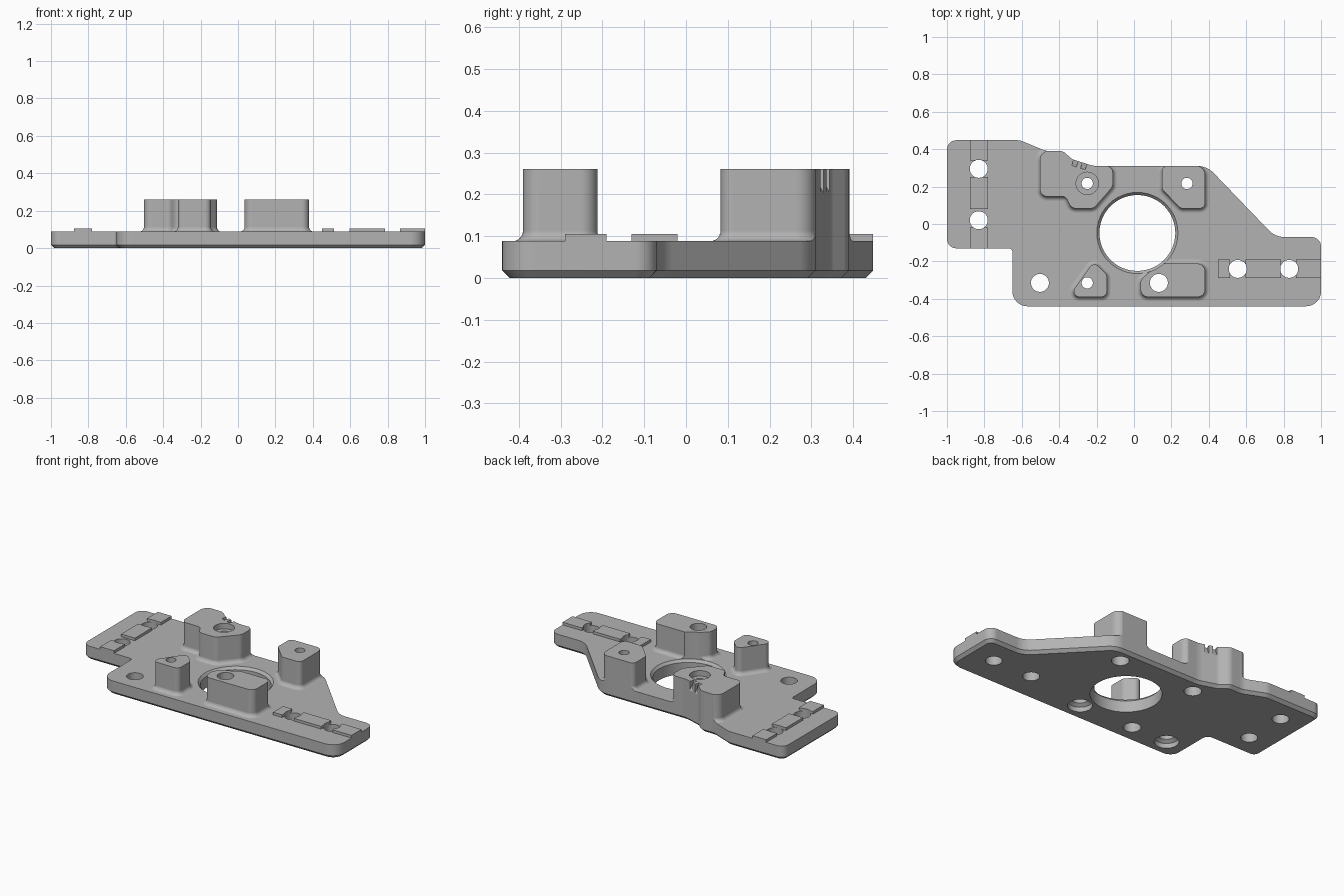
import bpy, bmesh, math
from mathutils import Vector, Matrix

TOP, BOSS_TOP, PAD_TOP, FILLET = 0.088, 0.26, 0.105, 0.025

cube = bpy.data.objects.get("Cube")
if cube:
    bpy.data.objects.remove(cube, do_unlink=True)

grey = bpy.data.materials.new("plain grey")
grey.use_nodes = True
grey.diffuse_color = (0.45, 0.45, 0.45, 1)
grey.node_tree.nodes["Principled BSDF"].inputs["Base Color"].default_value = grey.diffuse_color


def rounded(corners, steps=8):
    """Counter-clockwise outline with each (x, y, radius) corner rounded."""
    out = []
    for i, (x, y, r) in enumerate(corners):
        p = Vector((x, y))
        a = (Vector(corners[i - 1][:2]) - p).normalized()
        b = (Vector(corners[(i + 1) % len(corners)][:2]) - p).normalized()
        half = a.angle(b) / 2
        centre = p + (a + b).normalized() * r / math.sin(half)
        start = p + a * r / math.tan(half) - centre
        end = p + b * r / math.tan(half) - centre
        turn = -start.angle_signed(end)
        for k in range(steps + 1):
            out.append(centre + Matrix.Rotation(turn * k / steps, 2) @ start)
    return out


def offset(outline, d):
    """Push a counter-clockwise outline outward by d."""
    out = []
    for i, p in enumerate(outline):
        e = (p - outline[i - 1]).normalized()
        f = (outline[(i + 1) % len(outline)] - p).normalized()
        n = Vector((e.y + f.y, -e.x - f.x)).normalized()
        out.append(p + n * d / max(0.3, n.dot(Vector((e.y, -e.x)))))
    return out


def circle(x, y, r, n=48):
    return [Vector((x + r * math.cos(math.tau * k / n), y + r * math.sin(math.tau * k / n)))
            for k in range(n)]


def make_object(name, bm):
    bmesh.ops.recalc_face_normals(bm, faces=bm.faces)
    mesh = bpy.data.meshes.new(name)
    bm.to_mesh(mesh)
    bm.free()
    mesh.materials.append(grey)
    ob = bpy.data.objects.new(name, mesh)
    bpy.context.collection.objects.link(ob)
    return ob


def loft(name, rings):
    """Closed solid through a stack of (outline, z) rings."""
    bm = bmesh.new()
    loops = [[bm.verts.new((p.x, p.y, z)) for p in o] for o, z in rings]
    for lo, hi in zip(loops, loops[1:]):
        for i in range(len(lo)):
            bm.faces.new((lo[i - 1], lo[i], hi[i], hi[i - 1]))
    bm.faces.new(loops[0][::-1])
    bm.faces.new(loops[-1])
    return make_object(name, bm)


def box(name, size, matrix):
    bm = bmesh.new()
    bmesh.ops.create_cube(bm, size=1, matrix=matrix @ Matrix.Diagonal((*size, 1)))
    return make_object(name, bm)


def block(name, x0, x1, y0, y1, z0, z1):
    return box(name, (x1 - x0, y1 - y0, z1 - z0),
               Matrix.Translation(((x0 + x1) / 2, (y0 + y1) / 2, (z0 + z1) / 2)))


def combine(body, other, operation):
    bpy.context.view_layer.objects.active = body
    mod = body.modifiers.new(operation, 'BOOLEAN')
    mod.operation, mod.solver, mod.object = operation, 'EXACT', other
    bpy.ops.object.modifier_apply(modifier=mod.name)
    bpy.data.objects.remove(other, do_unlink=True)


# Oversized slab, trimmed to the plate outline further down
body = block("mounting_plate", -1.2, 1.2, -0.7, 0.7, -0.1, TOP)

# Raised bosses with a fillet at the base
bosses = {
    "back_right_boss": [(-.503, .147, .04), (-.365, .147, .03), (-.335, .083, .04),
                        (-.215, .083, .04), (-.113, .2, .04), (-.113, .312, .04),
                        (-.215, .312, .15), (-.33, .348, .05), (-.38, .392, .05),
                        (-.503, .392, .05)],
    "back_left_boss": [(.15, .312, .03), (.15, .185, .03), (.25, .083, .03),
                       (.38, .083, .03), (.38, .312, .05)],
    "front_right_boss": [(-.35, -.39, .03), (-.145, -.39, .03), (-.145, -.27, .04),
                         (-.215, -.2, .03)],
    "front_left_boss": [(.035, -.39, .04), (.38, -.39, .04), (.38, -.212, .04),
                        (.13, -.212, .06), (.035, -.3, .04)],
}
for name, corners in bosses.items():
    outline = rounded(corners)
    rings = [(offset(outline, FILLET), TOP - 0.04)]
    for k in range(7):
        a = math.pi / 2 * k / 6
        rings.append((offset(outline, FILLET * (1 - math.sin(a))),
                      TOP + FILLET * (1 - math.cos(a))))
    rings.append((outline, BOSS_TOP))
    combine(body, loft(name, rings), 'UNION')

# Low pads between the slot holes
for y0, y1 in ((-.2, -.02), (.08, .25), (.34, .5)):
    combine(body, block("right_pad", -.877, -.78, y0, y1, .05, PAD_TOP), 'UNION')
for x0, x1 in ((.45, .513), (.595, .787), (.865, 1.1)):
    combine(body, block("left_pad", x0, x1, -.29, -.19, .05, PAD_TOP), 'UNION')

# Plate outline with a chamfered lower edge
plate = rounded([(-1, -.13, .05), (-.65, -.13, .02), (-.65, -.44, .08), (1, -.44, .08),
                 (1, -.07, .05), (.756, -.07, .12), (.39, .31, .12), (-.215, .31, .15),
                 (-.33, .346, .05), (-.38, .39, .05), (-.47, .39, .1), (-.61, .448, .08),
                 (-1, .448, .05)])
combine(body, loft("outline", [(offset(plate, -.018), 0), (plate, .018), (plate, .4)]),
        'INTERSECT')

# Holes as turned cutters: centre, then (radius, height) steps
straight = [(.048, -.1), (.048, .4)]
flared = [(.07, -.1), (.07, .03), (.048, .045), (.048, .4)]
stepped = [(.05, -.1), (.05, .06), (.03, .06), (.03, .4)]
holes = [
    (.018, -.048, [(.203, -.1), (.203, .072), (.217, TOP), (.217, .4)]),
    (-.83, .295, straight), (-.83, .02, straight),
    (.555, -.24, straight), (.83, -.24, straight),
    (-.503, -.315, flared), (.133, -.315, flared),
    (-.25, .217, stepped[:3] + [(.03, .225), (.06, .225), (.06, .4)]),
    (.283, .217, stepped), (-.25, -.315, stepped),
]
for x, y, steps in holes:
    combine(body, loft("hole", [(circle(x, y, r), z) for r, z in steps]), 'DIFFERENCE')

# Two sloping notches in the rear wall of the back right boss
tilt, side = math.radians(30), math.radians(-18)
turn = Matrix.Rotation(side, 4, 'Z') @ Matrix.Rotation(tilt, 4, 'X')
for x, y in ((-.31, .342), (-.263, .327)):
    m = Matrix.Translation((x, y, .2)) @ turn @ Matrix.Translation((0, .05, 0))
    combine(body, box("notch", (.025, .1, .3), m), 'DIFFERENCE')

# Smooth rounded surfaces, crisp edges and flat tops
bpy.ops.object.select_all(action='DESELECT')
body.select_set(True)
bpy.context.view_layer.objects.active = body
bpy.ops.object.shade_smooth_by_angle(angle=math.radians(30))
weighted = body.modifiers.new("flat tops", 'WEIGHTED_NORMAL')
weighted.keep_sharp = True
weighted.weight = 100
